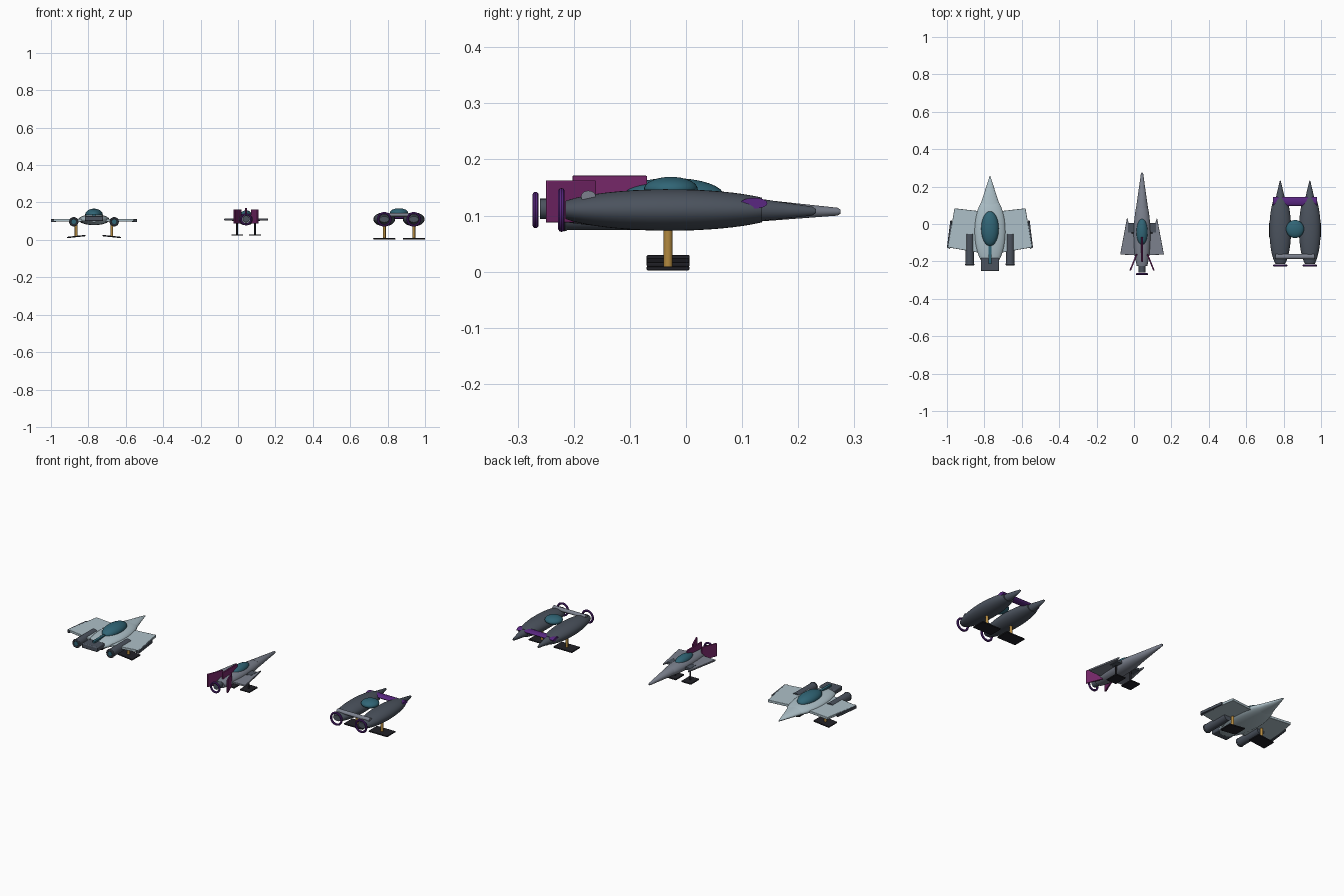
import bpy, bmesh
from math import sin, cos, pi, radians, sqrt
from mathutils import Matrix

if "Cube" in bpy.data.objects:
    bpy.data.objects.remove(bpy.data.objects["Cube"])


def material(name, r, g, b):
    m = bpy.data.materials.new(name)
    m.diffuse_color = (r, g, b, 1)
    m.use_nodes = True
    m.node_tree.nodes["Principled BSDF"].inputs["Base Color"].default_value = m.diffuse_color
    return m


PALE = material("pale_hull", 0.42, 0.53, 0.58)
GREY = material("grey_hull", 0.20, 0.22, 0.27)
SLATE = material("slate_hull", 0.07, 0.085, 0.11)
BLACK = material("black_pad", 0.015, 0.015, 0.02)
TEAL = material("teal_glass", 0.03, 0.13, 0.18)
PURPLE = material("purple_trim", 0.10, 0.02, 0.22)
MAGENTA = material("magenta_fin", 0.18, 0.02, 0.14)
GOLD = material("gold_strut", 0.45, 0.25, 0.05)


def finish(name, bm, mat, bevel=0):
    bmesh.ops.recalc_face_normals(bm, faces=bm.faces)
    me = bpy.data.meshes.new(name)
    bm.to_mesh(me)
    bm.free()
    ob = bpy.data.objects.new(name, me)
    bpy.context.collection.objects.link(ob)
    me.materials.append(mat)
    if bevel:
        mod = ob.modifiers.new("soft_edges", 'BEVEL')
        mod.width, mod.segments = bevel, 2
    bpy.ops.object.select_all(action='DESELECT')
    ob.select_set(True)
    bpy.context.view_layer.objects.active = ob
    bpy.ops.object.shade_smooth_by_angle(angle=radians(35))
    return ob


def loft(name, cx, sections, mat, n=32):
    """Elliptical sections (y, z, half width, half height) along y."""
    bm = bmesh.new()
    rings = [[bm.verts.new((cx + w * cos(2 * pi * i / n), y, z + h * sin(2 * pi * i / n)))
              for i in range(n)] for y, z, w, h in sections]
    for a, b in zip(rings, rings[1:]):
        for i in range(n):
            bm.faces.new((a[i], a[(i + 1) % n], b[(i + 1) % n], b[i]))
    bm.faces.new(rings[0])
    bm.faces.new(rings[-1])
    return finish(name, bm, mat)


def hull(name, cx, y0, y1, mid, half, w, h, z, mat):
    """Ellipsoid of half length `half` about y=mid, cut flat at y0 and y1."""
    sec = []
    for i in range(21):
        t = (1 - cos(pi * i / 20)) / 2
        y = y0 + (y1 - y0) * t
        k = sqrt(max(1 - ((y - mid) / half) ** 2, 0.002))
        sec.append((y, z, w * k, h * k))
    return loft(name, cx, sec, mat)


def box(name, loc, size, mat, rz=0, ry=0, bevel=0.0015):
    bm = bmesh.new()
    bmesh.ops.create_cube(bm, size=1)
    bm.transform(Matrix.Translation(loc) @ Matrix.Rotation(rz, 4, 'Z')
                 @ Matrix.Rotation(ry, 4, 'Y') @ Matrix.Diagonal((*size, 1)))
    return finish(name, bm, mat, bevel)


def ball(name, loc, radii, mat):
    bm = bmesh.new()
    bmesh.ops.create_uvsphere(bm, u_segments=32, v_segments=16, radius=1)
    bm.transform(Matrix.Translation(loc) @ Matrix.Diagonal((*radii, 1)))
    return finish(name, bm, mat)


def rod(name, loc, r, length, axis, mat, flat=1, n=24):
    bm = bmesh.new()
    bmesh.ops.create_cone(bm, cap_ends=True, segments=n, radius1=r, radius2=r, depth=length)
    turn = {'X': Matrix.Rotation(pi / 2, 4, 'Y'), 'Y': Matrix.Rotation(pi / 2, 4, 'X'),
            'Z': Matrix.Identity(4)}[axis]
    bm.transform(Matrix.Translation(loc) @ Matrix.Diagonal((1, 1, flat, 1)) @ turn)
    return finish(name, bm, mat)


def ring(name, loc, R, r, mat, n=36, m=10):
    bm = bmesh.new()
    v = [[bm.verts.new((loc[0] + (R + r * cos(2 * pi * j / m)) * cos(2 * pi * i / n),
                        loc[1] + r * sin(2 * pi * j / m),
                        loc[2] + (R + r * cos(2 * pi * j / m)) * sin(2 * pi * i / n)))
          for j in range(m)] for i in range(n)]
    for i in range(n):
        for j in range(m):
            p, q = (i + 1) % n, (j + 1) % m
            bm.faces.new((v[i][j], v[p][j], v[p][q], v[i][q]))
    return finish(name, bm, mat)


def plate(name, cx, s, outline, z, thick, mat):
    """Flat wing from a plan outline, mirrored by the side sign s."""
    bm = bmesh.new()
    f = bm.faces.new([bm.verts.new((cx + s * x, y, z - thick / 2)) for x, y in outline])
    up = bmesh.ops.extrude_face_region(bm, geom=[f])
    bmesh.ops.translate(bm, vec=(0, 0, thick),
                        verts=[g for g in up["geom"] if isinstance(g, bmesh.types.BMVert)])
    return finish(name, bm, mat, 0.002)


def leg(tag, x, top, foot_z, w, mat, r, tilt=0):
    rod(tag + "_strut", (x, -0.032, (top + foot_z) / 2), r, top - foot_z, 'Z', mat, n=16)
    box(tag + "_foot", (x, -0.032, foot_z), (w, 0.076, 0.007), BLACK, ry=tilt)


SIDES = ((-1, "left"), (1, "right"))

# Wide-winged pale ship
A = -0.77
hull("wide_ship_body", A, -0.215, 0.12, -0.04, 0.19, 0.083, 0.029, 0.108, PALE)
loft("wide_ship_nose", A, [(0.085, 0.108, 0.058, 0.021), (0.15, 0.107, 0.036, 0.015),
                           (0.25, 0.106, 0.004, 0.004), (0.257, 0.106, 0.001, 0.001)], PALE)
ball("wide_ship_canopy", (A, -0.025, 0.135), (0.047, 0.093, 0.032), TEAL)
box("wide_ship_spine", (A, -0.16, 0.132), (0.016, 0.11, 0.014), TEAL)
box("wide_ship_tail", (A, -0.217, 0.115), (0.098, 0.07, 0.028), SLATE, bevel=0.005)
for s, side in SIDES:
    t = "wide_ship_" + side
    plate(t + "_wing", A, s, [(0.05, 0.068), (0.19, 0.084), (0.225, -0.125), (0.05, -0.155)],
          0.105, 0.014, PALE)
    plate(t + "_wing_edge", A, s, [(0.203, 0.02), (0.212, 0.02), (0.23, -0.125), (0.213, -0.135)],
          0.103, 0.016, SLATE)
    x = A + s * 0.108
    rod(t + "_engine", (x, -0.136, 0.097), 0.023, 0.165, 'Y', SLATE)
    ring(t + "_engine_rim", (x, -0.216, 0.097), 0.019, 0.006, SLATE)
    rod(t + "_engine_glow", (x, -0.219, 0.097), 0.013, 0.004, 'Y', TEAL)
    leg(t + "_leg", A + s * 0.095, 0.09, 0.018, 0.1, GOLD, 0.008, s * radians(6))

# Slim dart ship
B = 0.043
hull("dart_body", B, -0.225, 0.13, -0.06, 0.21, 0.045, 0.032, 0.11, GREY)
loft("dart_nose", B, [(0.085, 0.11, 0.032, 0.024), (0.27, 0.107, 0.006, 0.007),
                      (0.275, 0.107, 0.003, 0.004)], GREY)
ball("dart_canopy", (B, -0.043, 0.132), (0.03, 0.073, 0.026), TEAL)
box("dart_centre_fin", (B, -0.136, 0.146), (0.009, 0.133, 0.05), MAGENTA)
rod("dart_nozzle", (B, -0.23, 0.112), 0.018, 0.06, 'Y', SLATE)
ring("dart_exhaust_ring", (B, -0.268, 0.11), 0.027, 0.0055, PURPLE)
for s, side in SIDES:
    t = "dart_" + side
    plate(t + "_wing", B, s, [(0.025, -0.055), (0.055, -0.05), (0.08, 0.035), (0.117, -0.163),
                              (0.025, -0.168)], 0.109, 0.01, GREY)
    box(t + "_pod", (B + s * 0.053, -0.02, 0.108), (0.045, 0.052, 0.014), SLATE)
    box(t + "_tail_fin", (B + s * 0.046, -0.205, 0.125), (0.008, 0.094, 0.075), MAGENTA,
        rz=s * radians(22))
    x = B + s * 0.048
    leg(t + "_leg", x, 0.11, 0.026, 0.062, BLACK, 0.005)

# Twin-hull ship
C = 0.861
for s, side in SIDES:
    t = "twin_ship_" + side
    x = C + s * 0.079
    hull(t + "_hull", x, -0.215, 0.135, -0.03, 0.205, 0.058, 0.037, 0.11, SLATE)
    loft(t + "_nose", x, [(0.085, 0.111, 0.037, 0.026), (0.225, 0.108, 0.004, 0.008),
                          (0.232, 0.108, 0.002, 0.003)], SLATE)
    ring(t + "_exhaust_ring", (x, -0.222, 0.11), 0.033, 0.006, PURPLE)
    leg(t + "_leg", x, 0.09, 0.006, 0.118, GOLD, 0.008)
ball("twin_ship_canopy", (C, -0.027, 0.147), (0.048, 0.048, 0.022), TEAL)
rod("twin_ship_front_brace", (C, 0.121, 0.122), 0.024, 0.235, 'X', PURPLE, flat=0.4)
# flat scales only the rod itself because it is applied before moving
rod("twin_ship_rear_brace", (C, -0.174, 0.134), 0.013, 0.208, 'X', GREY, flat=0.8)
